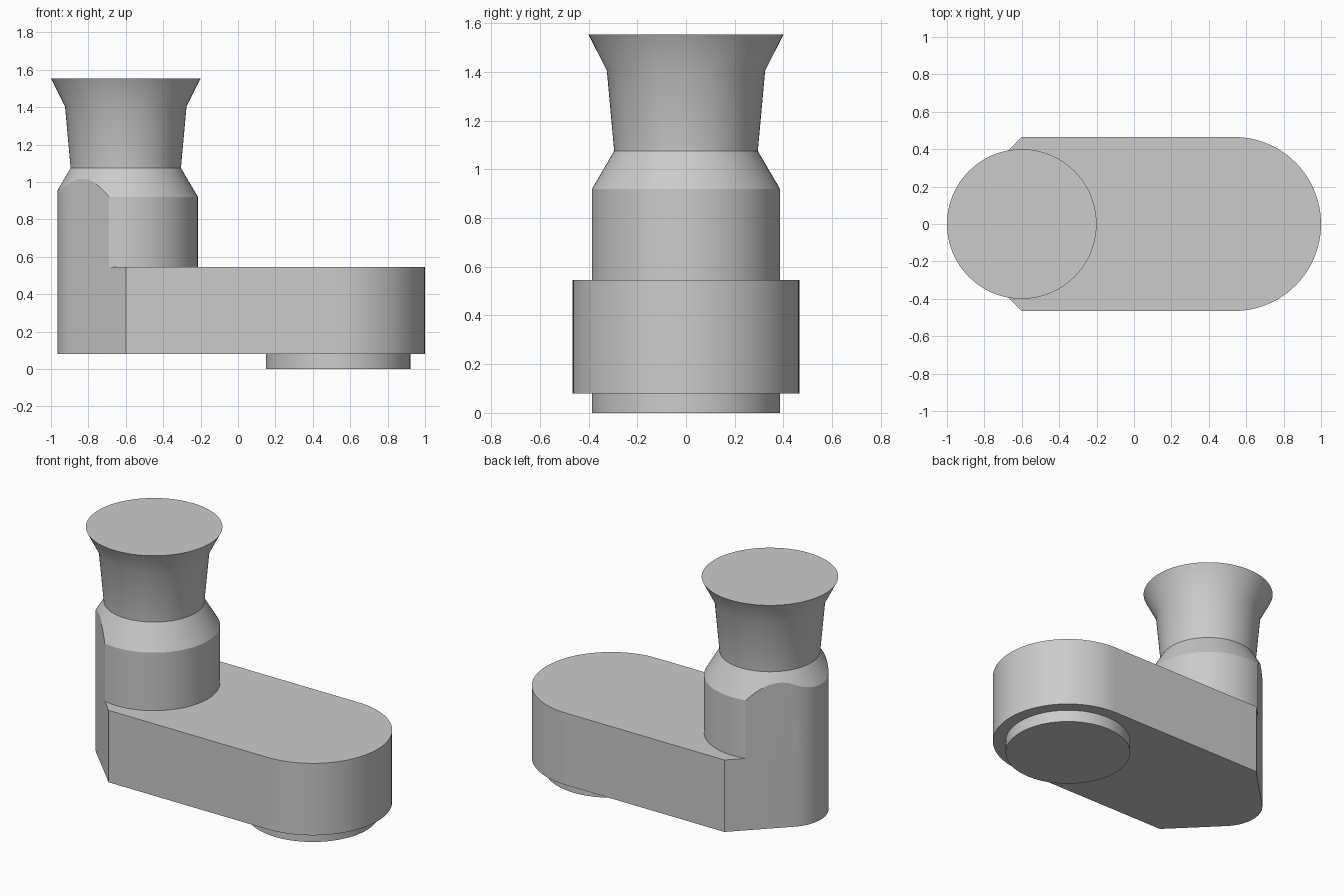
import bpy, bmesh
from math import cos, sin, pi, radians

if "Cube" in bpy.data.objects:
    bpy.data.objects.remove(bpy.data.objects["Cube"], do_unlink=True)

grey = bpy.data.materials.new("plain_grey")
grey.use_nodes = True
COLOUR = (0.6, 0.6, 0.6, 1)
grey.diffuse_color = COLOUR
grey.node_tree.nodes["Principled BSDF"].inputs["Base Color"].default_value = COLOUR

PIN_X, HUB_X = -0.6, 0.535      # axes of the handle and of the round end
HALF_W, COLUMN_R = 0.465, 0.386
ARM_LOW, ARM_TOP, COLUMN_TOP = 0.08, 0.545, 1.075
NOSE_R = 0.241                  # rounding between the two chamfers


def arc(cx, radius, start, end, steps):
    angles = [radians(start + (end - start) * i / steps) for i in range(steps + 1)]
    return [(cx + radius * cos(a), radius * sin(a)) for a in angles]


def loft(name, rings):
    """Skin a stack of (outline, height) rings and cap both ends."""
    bm = bmesh.new()
    loops = [[bm.verts.new((x, y, z)) for x, y in outline] for outline, z in rings]
    count = len(loops[0])
    for low, high in zip(loops, loops[1:]):
        for i in range(count):
            j = (i + 1) % count
            bm.faces.new((low[i], low[j], high[j], high[i]))
    bm.faces.new(loops[0][::-1])
    bm.faces.new(loops[-1])
    mesh = bpy.data.meshes.new(name)
    bm.to_mesh(mesh)
    bm.free()
    mesh.materials.append(grey)
    obj = bpy.data.objects.new(name, mesh)
    bpy.context.collection.objects.link(obj)
    return obj


def turned(name, cx, profile):
    """Round part from (radius, height) pairs."""
    return loft(name, [(arc(cx, r, 0, 360, 96)[:-1], z) for r, z in profile])


def activate(obj):
    bpy.ops.object.select_all(action="DESELECT")
    obj.select_set(True)
    bpy.context.view_layer.objects.active = obj


# Arm outline: round end, straight sides, chamfers and rounded nose
nose_x = PIN_X - HALF_W + NOSE_R * 2 ** 0.5
outline = (arc(HUB_X, HALF_W, -90, 90, 48) + [(PIN_X, HALF_W)]
           + arc(nose_x, NOSE_R, 135, 225, 20) + [(PIN_X, -HALF_W)])
arm = loft("arm", [(outline, ARM_LOW), (outline, ARM_TOP)])

# Foot disc under the round end
foot = turned("foot_disc", HUB_X, [(COLUMN_R, 0), (COLUMN_R, ARM_LOW)])

# Column with a tapered shoulder, trimmed to the arm's outline
column = turned("column", PIN_X, [(COLUMN_R, ARM_TOP), (COLUMN_R, 0.92), (0.295, COLUMN_TOP)])
trimmer = loft("column_trimmer", [(outline, 0.3), (outline, 1.3)])
trimmer.hide_render = True
cut = column.modifiers.new("trim", "BOOLEAN")
cut.operation, cut.object, cut.solver = "INTERSECT", trimmer, "EXACT"
activate(column)
bpy.ops.object.modifier_apply(modifier=cut.name)
bpy.data.objects.remove(trimmer, do_unlink=True)

# Flared handle
handle = turned("flared_handle", PIN_X, [(0.295, COLUMN_TOP), (0.325, 1.405), (0.4, 1.553)])

for part in (arm, foot, column, handle):
    activate(part)
    bpy.ops.object.shade_smooth_by_angle(angle=radians(25))
